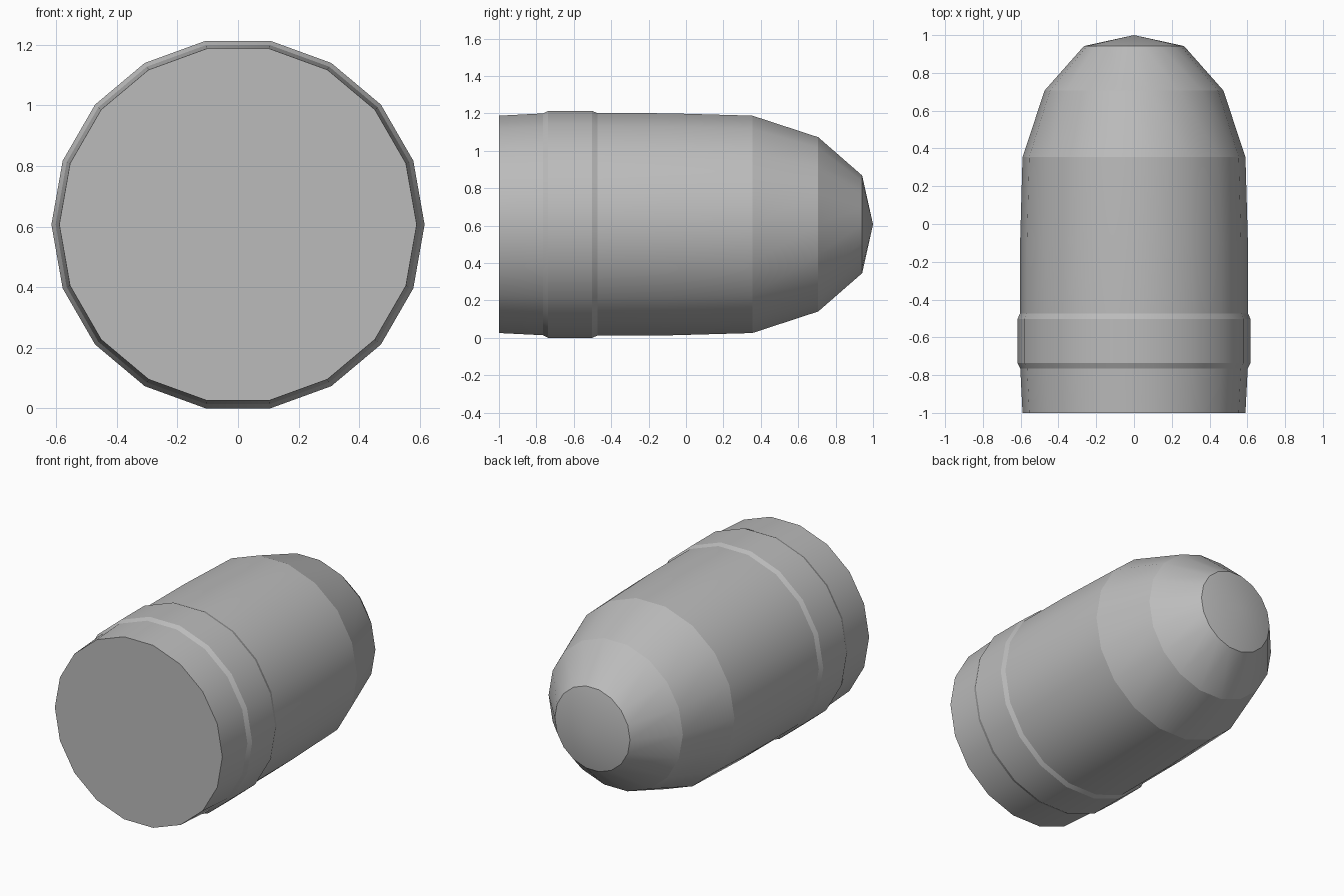
import bpy, bmesh, math

if "Cube" in bpy.data.objects:
    bpy.data.objects.remove(bpy.data.objects["Cube"])

SIDES = 18
# (y, radius) from the flat base to the nose
PROFILE = [(-1.0, 0.590), (-0.765, 0.602), (-0.737, 0.616), (-0.502, 0.616),
           (-0.474, 0.604), (-0.10, 0.603), (0.355, 0.590), (0.707, 0.473), (0.942, 0.265)]
SMOOTH_RINGS = {5}
CZ = 0.616 * math.sin(math.radians(80))

bm = bmesh.new()
rings = []
for y, r in PROFILE:
    rings.append([bm.verts.new((r * math.cos(2 * math.pi * i / SIDES), y,
                                CZ + r * math.sin(2 * math.pi * i / SIDES)))
                  for i in range(SIDES)])

# Body walls
for a, b in zip(rings, rings[1:]):
    for i in range(SIDES):
        j = (i + 1) % SIDES
        bm.faces.new((a[i], a[j], b[j], b[i])).smooth = True

# Flat base and shallow nose cone
bm.faces.new(rings[0])
tip = bm.verts.new((0, 1.0, CZ))
for i in range(SIDES):
    bm.faces.new((rings[-1][i], rings[-1][(i + 1) % SIDES], tip)).smooth = True

# Crisp edges around the rings, smooth around the circumference
for k, ring in enumerate(rings):
    if k not in SMOOTH_RINGS:
        for i in range(SIDES):
            bm.edges.get((ring[i], ring[(i + 1) % SIDES])).smooth = False
bmesh.ops.recalc_face_normals(bm, faces=bm.faces[:])

mesh = bpy.data.meshes.new("bullet_body")
bm.to_mesh(mesh)
bm.free()
grey = bpy.data.materials.new("plain grey")
grey.diffuse_color = (0.5, 0.5, 0.5, 1)
grey.use_nodes = True
grey.node_tree.nodes["Principled BSDF"].inputs["Base Color"].default_value = grey.diffuse_color
mesh.materials.append(grey)
obj = bpy.data.objects.new("bullet_body", mesh)
bpy.context.collection.objects.link(obj)
